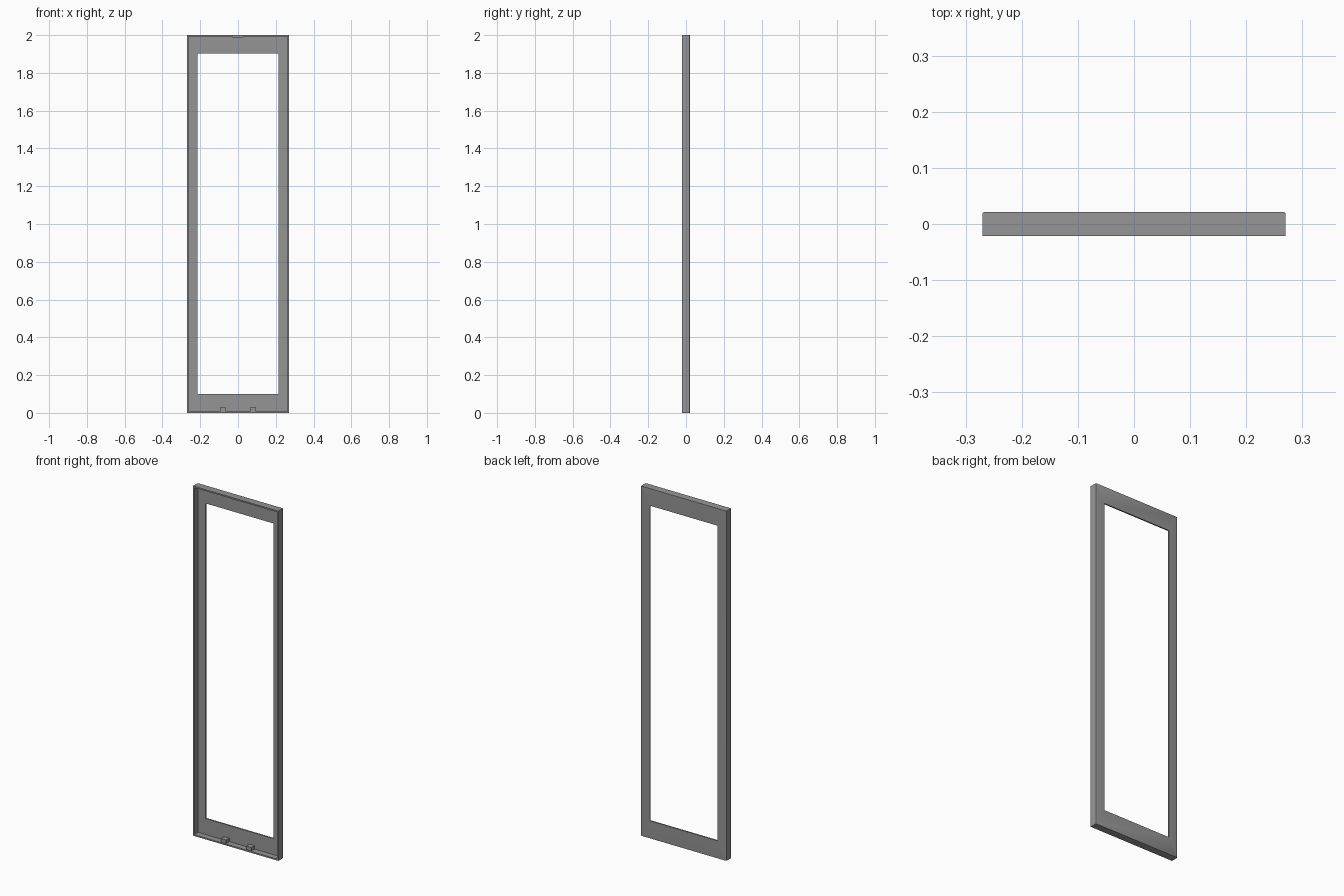
import bpy, bmesh, math

if "Cube" in bpy.data.objects:
    bpy.data.objects.remove(bpy.data.objects["Cube"])

W, D, H = 0.27, 0.021, 2.0   # half width, half depth, height
WALL, PLATE = 0.008, 0.008   # rim and back plate thickness

# Dark grey finish shared by all parts
dark = bpy.data.materials.new("dark_grey")
dark.diffuse_color = (0.3, 0.3, 0.3, 1)
dark.use_nodes = True
dark.node_tree.nodes["Principled BSDF"].inputs["Base Color"].default_value = dark.diffuse_color


def rect(x, z0, z1):
    return [(-x, z0), (x, z0), (x, z1), (-x, z1)]


def loft_loops(name, loops):
    """Skin a closed chain of rectangular loops, each (half width, z0, z1, y)."""
    bm = bmesh.new()
    rings = [[bm.verts.new((x, y, z)) for x, z in rect(hx, z0, z1)]
             for hx, z0, z1, y in loops]
    for a, b in zip(rings, rings[1:] + rings[:1]):
        for i in range(4):
            j = (i + 1) % 4
            bm.faces.new((a[i], a[j], b[j], b[i]))
    # soften the long upright outer edges
    edges = [e for e in bm.edges
             if all(abs(abs(v.co.x) - W) < 1e-5 for v in e.verts)
             and abs(e.verts[0].co.z - e.verts[1].co.z) > 1
             and e.verts[0].co.y > 0]
    bmesh.ops.bevel(bm, geom=edges, offset=0.003, segments=4,
                    profile=0.5, affect='EDGES')
    bmesh.ops.recalc_face_normals(bm, faces=bm.faces)
    mesh = bpy.data.meshes.new(name)
    bm.to_mesh(mesh)
    bm.free()
    mesh.materials.append(dark)
    ob = bpy.data.objects.new(name, mesh)
    bpy.context.collection.objects.link(ob)
    return ob


def block(name, x, y0, y1, z0, z1, width):
    bpy.ops.mesh.primitive_cube_add(size=1, location=(x, (y0 + y1) / 2, (z0 + z1) / 2))
    ob = bpy.context.object
    ob.name = name
    ob.scale = (width, y1 - y0, z1 - z0)
    ob.data.materials.append(dark)


# Frame tray: back plate with window, rim walls open toward the front
frame = loft_loops("door_frame", [
    (W, 0, H, -D),
    (W, 0, H, D),
    (0.214, 0.1, 1.902, D),
    (0.214, 0.1, 1.902, D - PLATE),
    (W - WALL, WALL, H - WALL, D - PLATE),
    (W - WALL, WALL, H - WALL, -D),
])
bpy.ops.object.select_all(action='DESELECT')
frame.select_set(True)
bpy.context.view_layer.objects.active = frame
bpy.ops.object.shade_smooth_by_angle(angle=math.radians(35))

# Two small blocks on the bottom rim
for side, label in ((-1, "left"), (1, "right")):
    block("bottom_clip_" + label, side * 0.08, -0.016, D - PLATE + 0.001,
          WALL - 0.001, 0.028, 0.032)

# Thin catch under the top rim
block("top_catch", 0, -0.016, 0.004, H - WALL - 0.004, H - WALL + 0.001, 0.06)
